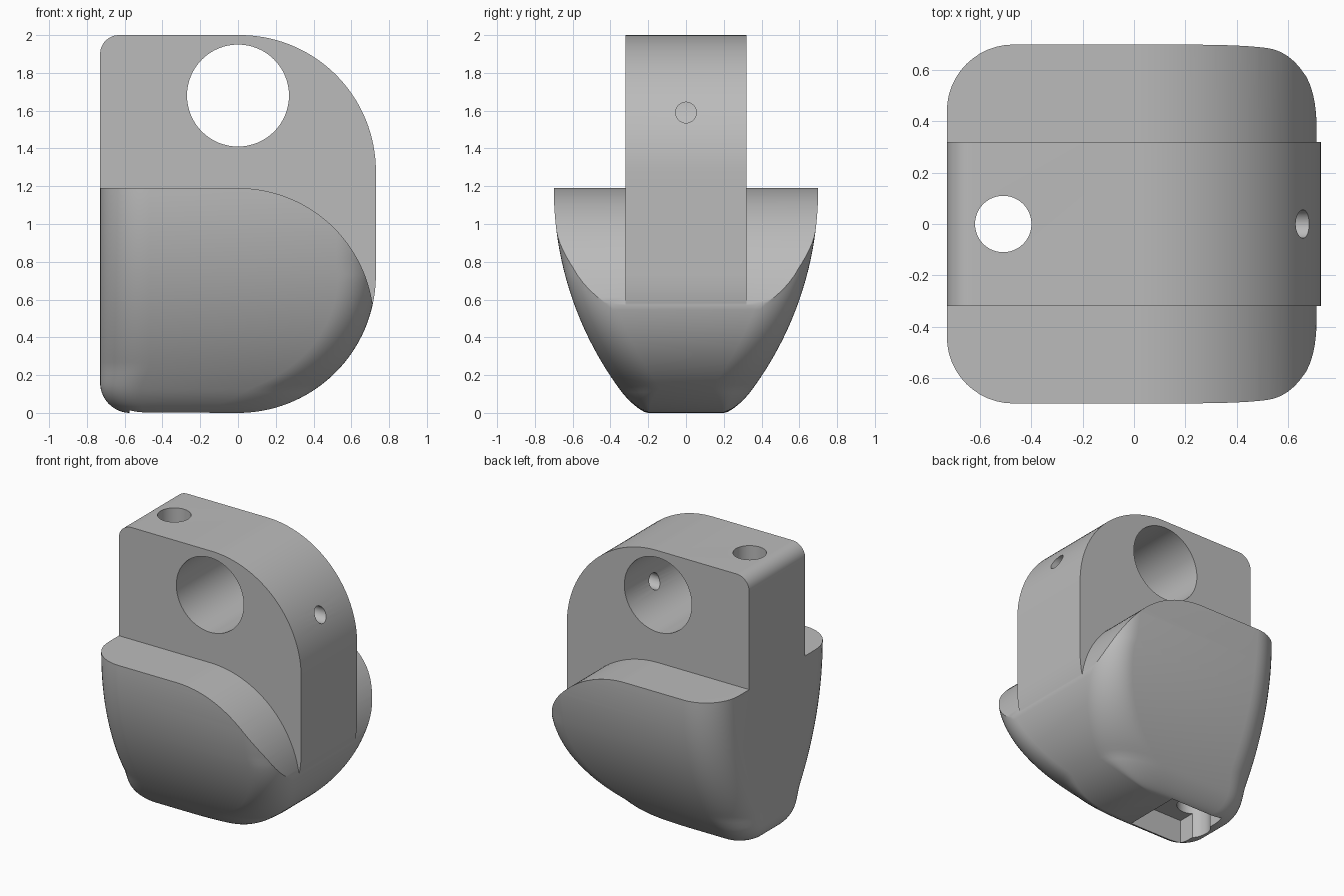
import bpy
import bmesh
import math
from math import sin, cos, pi, sqrt

cube = bpy.data.objects.get("Cube")
if cube:
    bpy.data.objects.remove(cube, do_unlink=True)

grey = bpy.data.materials.new("plain grey")
grey.use_nodes = True
grey.diffuse_color = (0.5, 0.5, 0.5, 1)
grey.node_tree.nodes["Principled BSDF"].inputs["Base Color"].default_value = (0.5, 0.5, 0.5, 1)


def make_object(name, bm):
    bmesh.ops.recalc_face_normals(bm, faces=bm.faces[:])
    mesh = bpy.data.meshes.new(name)
    bm.to_mesh(mesh)
    bm.free()
    mesh.materials.append(grey)
    obj = bpy.data.objects.new(name, mesh)
    bpy.context.collection.objects.link(obj)
    return obj


def loft(name, rings):
    """Skin a stack of closed rings and cap both ends."""
    bm = bmesh.new()
    rows = [[bm.verts.new(p) for p in ring] for ring in rings]
    for low, high in zip(rows, rows[1:]):
        for i in range(len(low)):
            j = (i + 1) % len(low)
            bm.faces.new((low[i], low[j], high[j], high[i]))
    bm.faces.new(rows[0][::-1])
    bm.faces.new(rows[-1])
    return make_object(name, bm)


def round_in(d, r):
    """Inset of a quarter-round of radius r at distance d from its end."""
    return r - sqrt(max(0, r * r - (r - d) ** 2)) if d < r else 0


# Side outline and half-width of the block at each height
def left_x(z):
    return -0.73 + round_in(z, 0.16) + round_in(2 - z, 0.10)


def right_x(z):
    return 0.73 - round_in(z, 0.73) - round_in(2 - z, 0.72)


def half_width(z):
    side = 0.70 - 1.8 + sqrt(1.8 ** 2 - max(0, 1.19 - z) ** 2)
    return side - 0.05 * round_in(z / 0.12, 1)


# Horizontal section with wide rounded corners
def section(z, steps=12):
    w, xl, xr = half_width(z), left_x(z), right_x(z)
    slope = sqrt(max(0.01, 1 - (1 - min(z, 0.73) / 0.73) ** 2))
    rx = min(0.35, 0.2 / slope) if z < 0.73 else 0.21
    ry = min(0.22, 0.02 + 1.5 * z, 0.6 * w)
    rl = min(0.26, 0.6 * w)
    corners = [(xr - rx, w - ry, rx, ry, 0), (xl + rl, w - rl, rl, rl, 1),
               (xl + rl, rl - w, rl, rl, 2), (xr - rx, ry - w, rx, ry, 3)]
    ring = []
    for cx, cy, ax, ay, quarter in corners:
        for i in range(steps + 1):
            a = (quarter + i / steps) * pi / 2
            ring.append((cx + ax * cos(a), cy + ay * sin(a), z))
    return ring


rows = 80
body = loft("block_body", [section(1 - cos(pi * i / rows)) for i in range(rows + 1)])


def cut(cutter):
    cutter.hide_render = True
    mod = body.modifiers.new(cutter.name, "BOOLEAN")
    mod.operation = "DIFFERENCE"
    mod.solver = "EXACT"
    mod.object = cutter
    bpy.context.view_layer.objects.active = body
    bpy.ops.object.modifier_apply(modifier=mod.name)
    bpy.data.objects.remove(cutter, do_unlink=True)


# Shoulders: leave only the upright centre slab above the curved step
step = [(-1, 1.19)]
step += [(0.72 * sin(a), 0.47 + 0.72 * cos(a)) for a in (pi / 2 * i / 32 for i in range(33))]
step += [(1, 0.47), (1, 2.2), (-1, 2.2)]
for side, name in ((-1, "front_shoulder_cutter"), (1, "back_shoulder_cutter")):
    cut(loft(name, [[(x, side * y, z) for x, z in step] for y in (0.32, 1)]))


# Round holes, each given by centre, radius, start, end and axis
def hole(name, a, b, radius, start, end, axis, sides=64):
    rings = []
    for t in (start, end):
        ring = []
        for i in range(sides):
            u = a + radius * cos(2 * pi * i / sides)
            v = b + radius * sin(2 * pi * i / sides)
            ring.append({"x": (t, u, v), "y": (u, t, v), "z": (u, v, t)}[axis])
        rings.append(ring)
    cut(loft(name, rings))


hole("cross_hole_cutter", 0, 1.68, 0.27, -1, 1, "y")
hole("pin_hole_cutter", -0.51, 0, 0.11, -0.1, 2.1, "z")
hole("screw_hole_cutter", 0, 1.59, 0.055, 0.1, 0.9, "x", 32)

# Square pocket in the underside
pocket = [(-0.575, -0.21), (-0.15, -0.21), (-0.15, 0.21), (-0.575, 0.21)]
cut(loft("pocket_cutter", [[(x, y, z) for x, y in pocket] for z in (-0.1, 0.18)]))

# Smooth curves with crisp machined edges
bpy.ops.object.select_all(action="DESELECT")
body.select_set(True)
bpy.context.view_layer.objects.active = body
bpy.ops.object.shade_smooth_by_angle(angle=math.radians(28))
